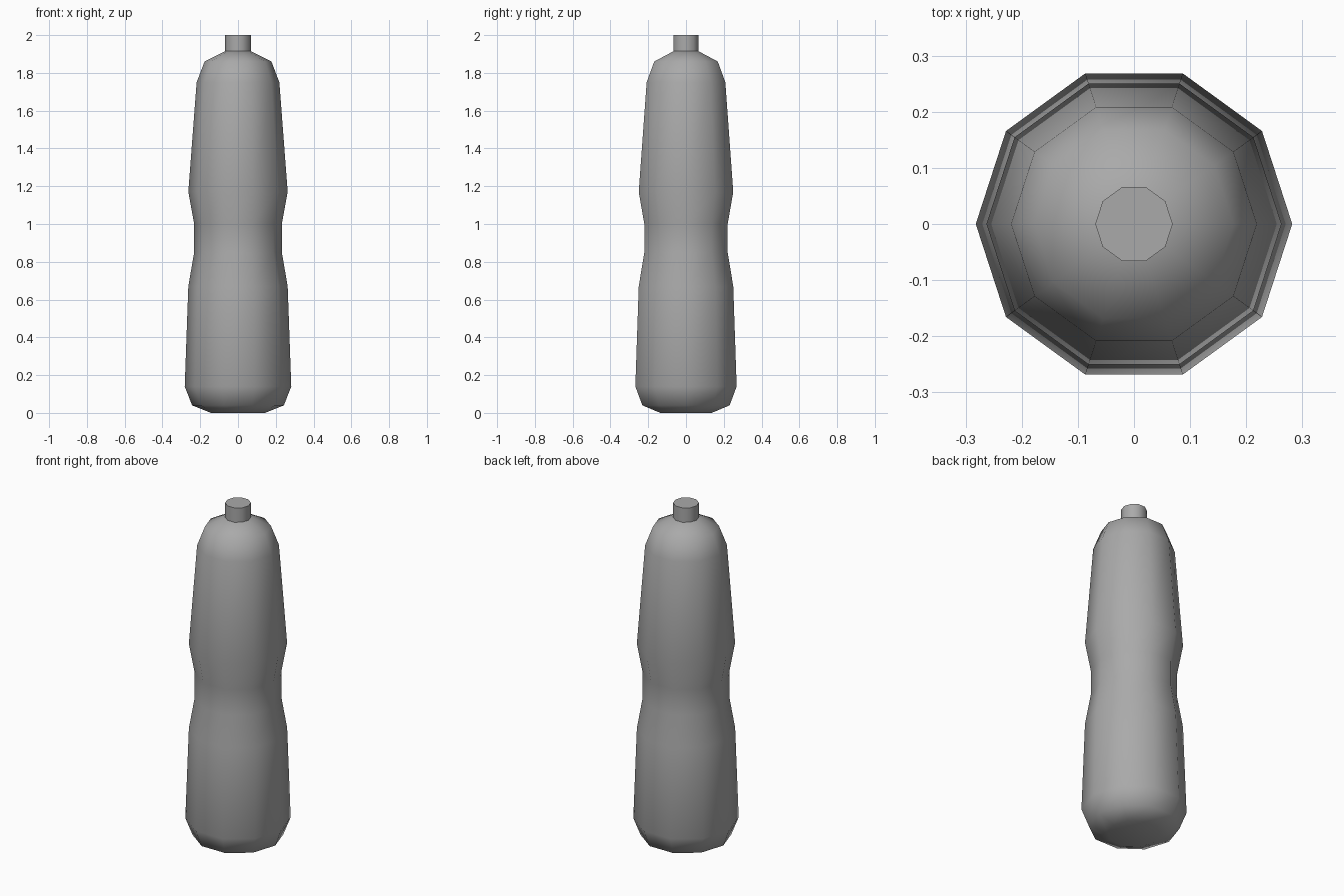
import bpy
import bmesh
import math

cube = bpy.data.objects.get("Cube")
if cube:
    bpy.data.objects.remove(cube, do_unlink=True)

SIDES = 10

grey = bpy.data.materials.new("plain_grey")
grey.use_nodes = True
colour = (0.4, 0.4, 0.4, 1)
grey.diffuse_color = colour
grey.node_tree.nodes["Principled BSDF"].inputs["Base Color"].default_value = colour


def lathe(name, profile):
    """Ten-sided solid of revolution from (radius, height) pairs."""
    bm = bmesh.new()
    rings = []
    for r, z in profile:
        angles = [math.tau * i / SIDES for i in range(SIDES)]
        rings.append([bm.verts.new((r * math.cos(a), r * math.sin(a), z)) for a in angles])
    for low, high in zip(rings, rings[1:]):
        for i in range(SIDES):
            j = (i + 1) % SIDES
            bm.faces.new((low[i], low[j], high[j], high[i]))
    bm.faces.new(rings[0][::-1])
    bm.faces.new(rings[-1])
    mesh = bpy.data.meshes.new(name)
    bm.to_mesh(mesh)
    bm.free()
    mesh.materials.append(grey)
    obj = bpy.data.objects.new(name, mesh)
    bpy.context.collection.objects.link(obj)
    bpy.ops.object.select_all(action="DESELECT")
    obj.select_set(True)
    bpy.context.view_layer.objects.active = obj
    bpy.ops.object.shade_smooth_by_angle(angle=math.radians(60))
    return obj


# Waisted body with rounded base and shoulders
lathe("body", [
    (0.143, 0), (0.243, 0.04), (0.282, 0.14), (0.263, 0.67), (0.232, 0.85),
    (0.232, 1.0), (0.263, 1.17), (0.219, 1.75), (0.177, 1.86), (0.069, 1.915),
])

# Short straight neck on top
lathe("neck", [(0.069, 1.913), (0.069, 2.0)])
